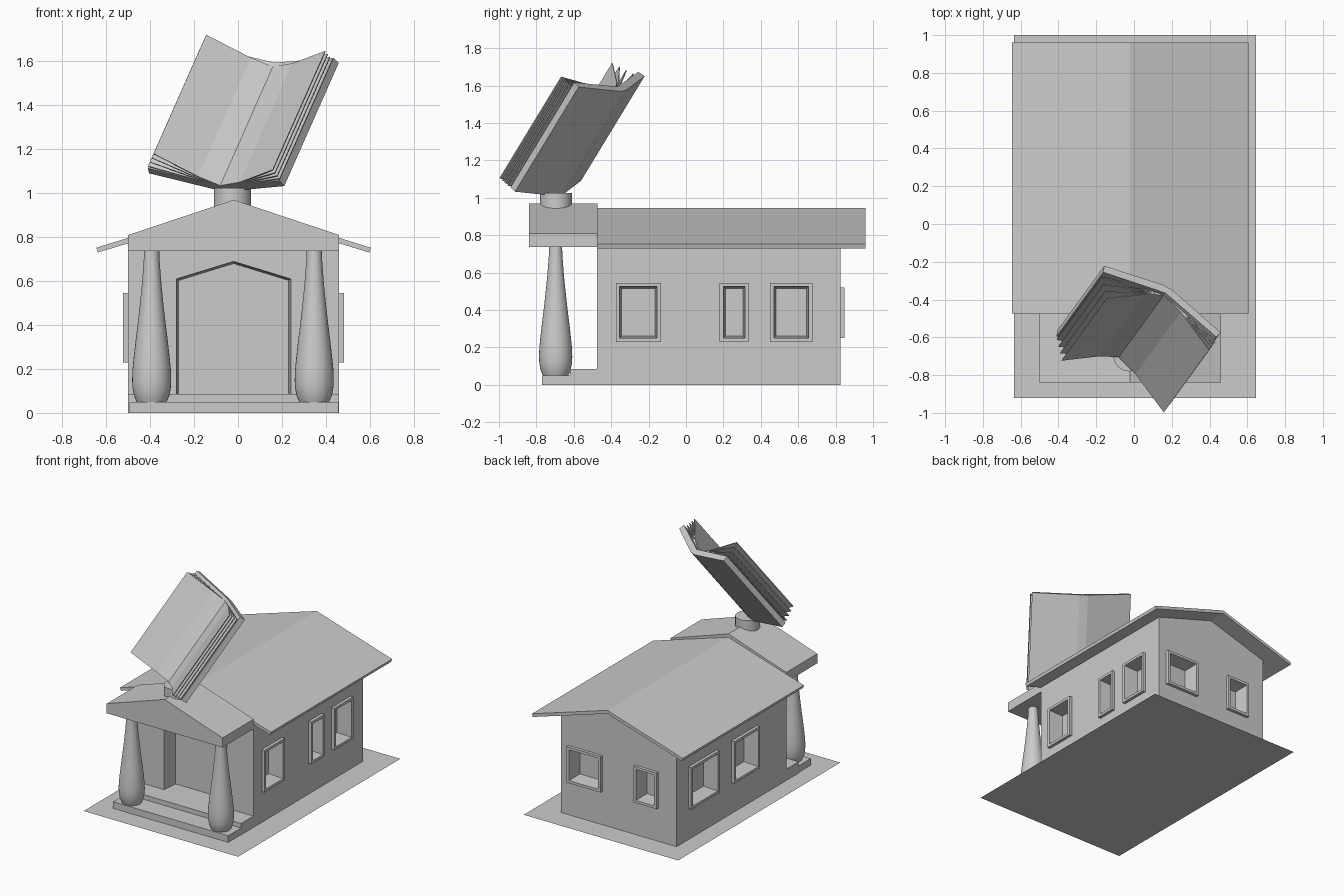
import bpy, bmesh, math
from mathutils import Vector, Matrix

if "Cube" in bpy.data.objects:
    bpy.data.objects.remove(bpy.data.objects["Cube"])


def loft(name, loop_a, loop_b):
    """Closed solid between two matching loops of 3D points."""
    bm = bmesh.new()
    a = [bm.verts.new(p) for p in loop_a]
    b = [bm.verts.new(p) for p in loop_b]
    n = len(a)
    bm.faces.new(a)
    bm.faces.new(b[::-1])
    for i in range(n):
        j = (i + 1) % n
        bm.faces.new((a[i], b[i], b[j], a[j]))
    bmesh.ops.recalc_face_normals(bm, faces=bm.faces)
    me = bpy.data.meshes.new(name)
    bm.to_mesh(me)
    bm.free()
    ob = bpy.data.objects.new(name, me)
    bpy.context.collection.objects.link(ob)
    return ob


def extrude_y(name, profile, y0, y1):
    return loft(name, [(x, y0, z) for x, z in profile], [(x, y1, z) for x, z in profile])


def rect(u0, u1, v0, v1):
    return [(u0, v0), (u1, v0), (u1, v1), (u0, v1)]


def lathe(name, profile, cx, cy, sides=32):
    """Smooth turned part from (radius, z) points."""
    bm = bmesh.new()
    rings = []
    for r, z in profile:
        rings.append([bm.verts.new((cx + r * math.cos(2 * math.pi * k / sides),
                                    cy + r * math.sin(2 * math.pi * k / sides), z))
                      for k in range(sides)])
    for lo, hi in zip(rings, rings[1:]):
        for k in range(sides):
            m = (k + 1) % sides
            bm.faces.new((lo[k], lo[m], hi[m], hi[k]))
    bm.faces.new(rings[0][::-1])
    bm.faces.new(rings[-1])
    me = bpy.data.meshes.new(name)
    bm.to_mesh(me)
    bm.free()
    ob = bpy.data.objects.new(name, me)
    bpy.context.collection.objects.link(ob)
    bpy.ops.object.select_all(action='DESELECT')
    ob.select_set(True)
    bpy.context.view_layer.objects.active = ob
    bpy.ops.object.shade_smooth_by_angle(angle=math.radians(40))
    return ob


def cut(target, cutter):
    mod = target.modifiers.new("cut", 'BOOLEAN')
    mod.operation = 'DIFFERENCE'
    mod.solver = 'EXACT'
    mod.object = cutter
    bpy.context.view_layer.objects.active = target
    bpy.ops.object.modifier_apply(modifier=mod.name)


CX = -0.02   # centre line of the building

# base sheet
bm = bmesh.new()
bm.faces.new([bm.verts.new(p) for p in
              ((-0.635, -0.92, 0), (0.645, -0.92, 0), (0.645, 1, 0), (-0.635, 1, 0))])
me = bpy.data.meshes.new("base_sheet")
bm.to_mesh(me)
bm.free()
bpy.context.collection.objects.link(bpy.data.objects.new("base_sheet", me))

# main walls with gables
walls = extrude_y("walls", [(-0.5, 0), (0.46, 0), (0.46, 0.785), (CX, 0.93), (-0.5, 0.785)],
                  -0.475, 0.825)

# door recess with a pointed top
door = loft("door_cutter",
            [(x, -0.53, z) for x, z in ((-0.285, 0.085), (0.245, 0.085), (0.245, 0.613),
                                        (CX, 0.694), (-0.285, 0.613))],
            [(x, -0.355, z) for x, z in ((-0.27, 0.085), (0.23, 0.085), (0.23, 0.603),
                                         (CX, 0.68), (-0.27, 0.603))])
cut(walls, door)
bpy.data.objects.remove(door)

# framed, recessed windows
SIDES = {
    "right": lambda u, v, d: (0.46 + d, u, v),
    "left": lambda u, v, d: (-0.5 - d, u, v),
    "back": lambda u, v, d: (u, 0.825 + d, v),
}
WINDOWS = [
    ("right", -0.375, -0.135, 0.23, 0.545), ("right", 0.18, 0.335, 0.23, 0.545),
    ("right", 0.45, 0.675, 0.23, 0.545),
    ("left", 0.35, 0.685, 0.23, 0.545), ("left", -0.13, 0.175, 0.23, 0.545),
    ("back", 0.115, 0.395, 0.25, 0.52), ("back", -0.35, -0.16, 0.25, 0.52),
]
for i, (side, u0, u1, v0, v1) in enumerate(WINDOWS):
    at = SIDES[side]

    def loop(inset, d):
        return [at(u, v, d) for u, v in rect(u0 + inset, u1 - inset, v0 + inset, v1 - inset)]

    frame = loft(f"window_frame_{i + 1}", loop(0, 0.023), loop(0, -0.005))
    cutter = loft("window_cutter", loop(0.017, 0.05), loop(0.03, -0.09))
    cut(walls, cutter)
    cut(frame, cutter)
    bpy.data.objects.remove(cutter)

# main roof slab
extrude_y("main_roof", [(-0.638, 0.73), (CX, 0.92), (0.598, 0.73), (0.605, 0.752),
                        (CX, 0.945), (-0.645, 0.752)], -0.475, 0.96)

# porch: steps, pediment, columns
extrude_y("lower_step", rect(-0.495, 0.458, 0, 0.05), -0.77, -0.47)
extrude_y("upper_step", rect(-0.5, 0.46, 0, 0.085), -0.62, -0.474)
extrude_y("porch_pediment", [(-0.5, 0.738), (0.46, 0.738), (0.46, 0.81), (CX, 0.97), (-0.5, 0.81)],
          -0.84, -0.473)
COLUMN = [(0.068, 0.05), (0.081, 0.08), (0.087, 0.115), (0.089, 0.15), (0.087, 0.2),
          (0.081, 0.26), (0.073, 0.33), (0.063, 0.41), (0.053, 0.5), (0.044, 0.59),
          (0.037, 0.68), (0.034, 0.745)]
for name, x in (("left_column", -0.393), ("right_column", 0.347)):
    lathe(name, COLUMN, x, -0.697)

# peg carrying the book
lathe("book_peg", [(0.085, 0.9), (0.085, 1.025)], -0.025, -0.695)

# open book: local axes are width, spine direction and page normal
spine = Vector((0.354, 0.486, 0.80)).normalized()
width = Vector((0.876, -0.48, -0.056))
width = (width - spine * width.dot(spine)).normalized()
normal = width.cross(spine)
origin = Vector((-0.066, -0.675, 1.01))


def book_part(name, profile, l0, l1):
    def pt(w, n, l):
        return origin + width * w + normal * n + spine * l
    return loft(name, [pt(w, n, l0) for w, n in profile], [pt(w, n, l1) for w, n in profile])


book_part("book_cover", [(-0.356, 0.087), (-0.03, 0.003), (0.03, 0.003), (0.356, 0.087),
                         (0.346, 0.127), (0, 0.042), (-0.346, 0.127)], 0, 0.70)

# fanned pages, slightly bent near the spine
PAGES = 4
for side, tip_low, tip_high in (("left", (-0.338, 0.145), (-0.265, 0.25)),
                                ("right", (0.355, 0.145), (0.345, 0.21))):
    for i in range(PAGES):
        t = i / (PAGES - 1)
        tip = Vector(tip_low).lerp(Vector(tip_high), t)
        root = Vector((0, 0.042))
        mid = root.lerp(tip, 0.35) - Vector((0, 0.004 + 0.012 * t))
        thick = Vector((0, 0.006))
        book_part(f"{side}_page_{i + 1}",
                  [root - thick, mid - thick, tip - thick, tip, mid, root], 0, 0.677)
